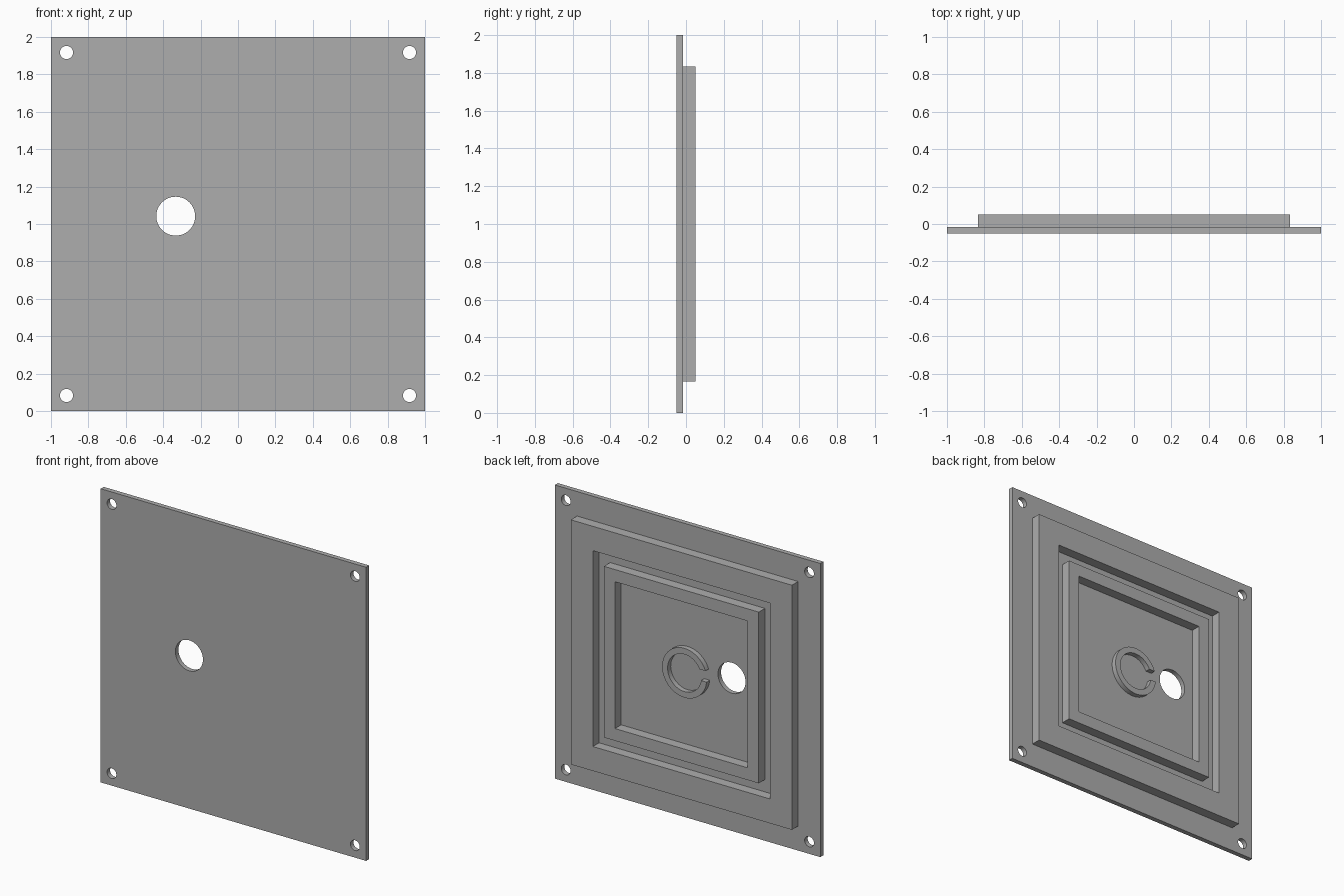
import bpy
import bmesh
from math import cos, sin, pi, radians, asin

cube = bpy.data.objects.get("Cube")
if cube:
    bpy.data.objects.remove(cube, do_unlink=True)

# One plain grey for the whole panel
GREY = (0.42, 0.42, 0.42, 1.0)
grey = bpy.data.materials.new("plain_grey")
grey.use_nodes = True
grey.diffuse_color = GREY
grey.node_tree.nodes["Principled BSDF"].inputs["Base Color"].default_value = GREY

FRONT, SEAT, BACK = -0.05, -0.017, 0.05   # depth levels
MID = 1.0                                 # height of the panel centre


def square(half):
    return [(-half, MID - half), (half, MID - half), (half, MID + half), (-half, MID + half)]


def arc(x, z, r, start=0.0, end=2 * pi, steps=48):
    return [(x + r * cos(start + (end - start) * i / steps),
             z + r * sin(start + (end - start) * i / steps)) for i in range(steps + 1)]


def circle(x, z, r):
    return arc(x, z, r)[:-1]


def slab(name, outlines, y0, y1):
    """Extrude closed outlines in the xz plane from y0 to y1; inner outlines become holes."""
    curve = bpy.data.curves.new(name + "_profile", "CURVE")
    curve.dimensions = "2D"
    curve.fill_mode = "BOTH"
    curve.extrude = (y1 - y0) / 2
    for points in outlines:
        spline = curve.splines.new("POLY")
        spline.points.add(len(points) - 1)
        for p, (x, z) in zip(spline.points, points):
            p.co = (x, z, 0, 1)
        spline.use_cyclic_u = True
    helper = bpy.data.objects.new(name + "_profile", curve)
    bpy.context.collection.objects.link(helper)
    bpy.context.view_layer.update()
    deps = bpy.context.evaluated_depsgraph_get()
    mesh = bpy.data.meshes.new_from_object(helper.evaluated_get(deps))
    bpy.data.objects.remove(helper, do_unlink=True)

    # Stand the profile upright and weld the caps to the walls
    bm = bmesh.new()
    bm.from_mesh(mesh)
    for v in bm.verts:
        x, z, d = v.co
        v.co = (x, (y0 + y1) / 2 - d, z)
    bmesh.ops.remove_doubles(bm, verts=bm.verts, dist=0.0001)
    bmesh.ops.recalc_face_normals(bm, faces=bm.faces)
    bm.to_mesh(mesh)
    bm.free()
    mesh.name = name
    mesh.materials.clear()
    mesh.materials.append(grey)
    obj = bpy.data.objects.new(name, mesh)
    bpy.context.collection.objects.link(obj)
    bpy.ops.object.select_all(action="DESELECT")
    obj.select_set(True)
    bpy.context.view_layer.objects.active = obj
    bpy.ops.object.shade_smooth_by_angle(angle=radians(30))
    return obj


# Face plate with four screw holes and one large through hole
screw_holes = [circle(sx * 0.917, MID + sz * 0.917, 0.035) for sx in (-1, 1) for sz in (-1, 1)]
slab("face_plate", [square(1.0), circle(-0.333, 1.042, 0.104)] + screw_holes, FRONT, SEAT)

# Two nested square frames on the back
slab("outer_frame", [square(0.833), square(0.667)], SEAT, BACK)
slab("inner_frame", [square(0.583), square(0.5)], SEAT, BACK)

# Low split ring in the middle, open towards the large hole
R_OUT, R_IN, GAP_TOP, GAP_LOW = 0.168, 0.127, 0.056, -0.018


def ring_side(r):
    return arc(0, MID, r, -pi - asin(GAP_LOW / r), pi - asin(GAP_TOP / r))


def split_side(r):
    # from the lower lip, round the far side, to the upper lip
    return arc(0, MID, r, -pi - asin(GAP_LOW / r), pi - asin(GAP_TOP / r))


slab("split_ring", [ring_side(R_OUT) + split_side(R_IN)[::-1]], SEAT, SEAT + 0.034)
